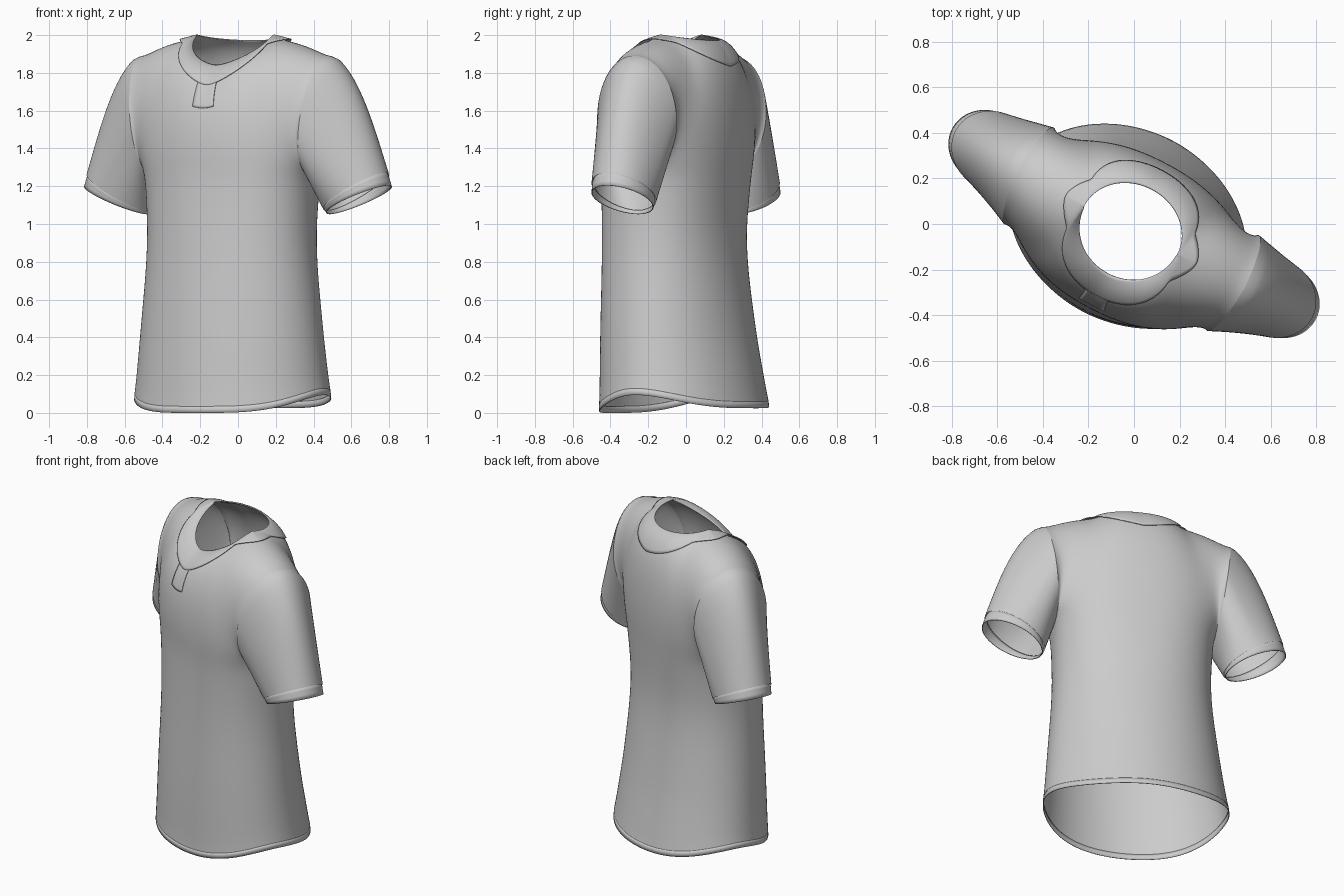
import bpy, bmesh, math
from mathutils import Vector, Matrix

if "Cube" in bpy.data.objects:
    bpy.data.objects.remove(bpy.data.objects["Cube"])

# The shirt is modelled facing -y, then turned about z
TURN = Matrix.Rotation(math.radians(-27.7), 3, 'Z')
ARMPIT = 1.25
NECK = 0.5   # fraction of each half panel taken by the neckline
HEM = 0.035  # height of the hem band

# Body profile: z, half width, half depth, centre x, centre y
PROFILE = [(0.0, .555, .425, -.02, -.02), (0.4, .515, .388, -.01, -.05),
           (0.9, .468, .348, 0, -.07), (1.25, .475, .35, 0, -.06)]


def sheet(name, fns, cols, rows, offset=0.0, thickness=0.0, smooth=0):
    """Surfaces from fn(a, b), a and b in 0..1, sewn along coincident edges."""
    bm = bmesh.new()
    for fn in fns:
        vs = [[bm.verts.new(TURN @ Vector(fn(i / cols, j / rows))) for j in range(rows + 1)]
              for i in range(cols + 1)]
        for i in range(cols):
            for j in range(rows):
                bm.faces.new((vs[i][j], vs[i + 1][j], vs[i + 1][j + 1], vs[i][j + 1]))
    bmesh.ops.remove_doubles(bm, verts=bm.verts, dist=0.0004)
    inner = [v for v in bm.verts if not v.is_boundary]
    for _ in range(smooth):
        bmesh.ops.smooth_vert(bm, verts=inner, factor=0.5,
                              use_axis_x=True, use_axis_y=True, use_axis_z=True)
    bmesh.ops.recalc_face_normals(bm, faces=bm.faces)
    mid = sum((v.co for v in bm.verts), Vector()) / len(bm.verts)
    if name in ("collar", "placket"):
        mid = Vector((0, 0, 1.4))
    if sum((f.calc_center_median() - mid).dot(f.normal) * f.calc_area() for f in bm.faces) < 0:
        bmesh.ops.reverse_faces(bm, faces=bm.faces)
    bm.normal_update()
    moves = [(v, v.normal * offset) for v in bm.verts]
    for v, m in moves:
        v.co += m
    me = bpy.data.meshes.new(name)
    bm.to_mesh(me)
    bm.free()
    ob = bpy.data.objects.new(name, me)
    bpy.context.collection.objects.link(ob)
    if thickness:
        mod = ob.modifiers.new("thickness", 'SOLIDIFY')
        mod.thickness = thickness
        mod.offset = 0
    bpy.ops.object.select_all(action='DESELECT')
    ob.select_set(True)
    bpy.context.view_layer.objects.active = ob
    bpy.ops.object.shade_smooth_by_angle(angle=math.radians(50))


def section(z):
    """Catmull-Rom lookup in the body profile."""
    n = len(PROFILE)
    k = max(i for i in range(n - 1) if i == 0 or z >= PROFILE[i][0])
    p = [PROFILE[min(max(k + d, 0), n - 1)] for d in (-1, 0, 1, 2)]
    t = (z - p[1][0]) / (p[2][0] - p[1][0])
    return [0.5 * (2 * b + (c - a) * t + (2 * a - 5 * b + 4 * c - d) * t * t
                   + (3 * b - a - 3 * c + d) * t ** 3)
            for a, b, c, d in zip(*[q[1:] for q in p])]


def body_point(s, side, z):
    """s runs -1..1 across a panel; side is -1 for front, 1 for back."""
    a, b, cx, cy = section(z)
    f = s * math.pi / 2
    e = 1.03 - 0.18 * (z / ARMPIT) ** 2   # boxier towards the chest
    x = math.copysign(abs(math.sin(f)) ** e, s)
    return Vector((cx + a * x, cy + side * b * max(math.cos(f), 0) ** e, z))


def hem_z(s, side):
    base = 0.0 if side < 0 else 0.025
    return base + (0.095 - base) * math.sin(abs(s) * math.pi / 2) ** 4


def yoke(s, side, t):
    """Bezier columns from chest level up to neckline and shoulder seam."""
    m, sg, front = abs(s), (1 if s >= 0 else -1), side < 0
    p0 = body_point(s, side, ARMPIT)
    c1 = (p0 + Vector((0, side * 0.025, 0.22))).lerp(
        Vector((sg * .465, -.385 if front else .33, 1.27)), m ** 2.4)
    k = min(m / NECK, 1)
    f = k * math.pi / 2
    soft = math.sqrt(m * m + .0064) - .08 * (1 - m)
    x = .55 * m ** 0.92 if m > 0.2 else m * .55 * .2 ** -0.08
    if front:
        v_neck = 1 - (math.sqrt(k * k + .01) - .1 * (1 - k)) / 1.005
        p1 = Vector((sg * .23 * math.sin(f), -.03 - .215 * math.cos(f),
                     2 - .16 * max(0, 0.5 * v_neck + 0.5 * math.cos(f))))
        c2 = Vector((sg * x, -.43 + .14 * m * m, 1.75 + .59 * soft - .45 * soft * soft))
    else:
        p1 = Vector((sg * .23 * math.sin(f), -.03 + .2 * math.cos(f), 2 - .03 * math.cos(f)))
        c2 = Vector((sg * x, .325 - .065 * m * m, 1.89 + .24 * m - .24 * m * m))
    if m > NECK:
        q = (m - NECK) / (1 - NECK)
        p1 = p1.lerp(Vector((sg * .56, -.02, 1.89)), q)
        p1.z += 0.012 * math.sin(math.pi * q)
    r = 1 - t
    return p0 * r ** 3 + c1 * 3 * r * r * t + c2 * 3 * r * t * t + p1 * t ** 3


def both(fn):
    """Front and back versions of fn(s, side, b)."""
    return [lambda a, b, side=side: fn(2 * a - 1, side, b) for side in (-1, 1)]


def torso(s, side, b):
    if b <= 0.5:
        z0 = hem_z(s, side) + HEM
        return body_point(s, side, z0 + (ARMPIT - z0) * b * 2)
    return yoke(s, side, b * 2 - 1)


def hem(s, side, b):
    return body_point(s, side, hem_z(s, side) + HEM * b)


def collar(s, side, b):
    psi = s * math.pi / 2
    c = max(0, math.cos(psi))
    drop = (0.26 if side < 0 else 0.28) * c * (0.4 + 0.6 * c)
    outer = (NECK + 0.14) * math.sin(psi)
    return yoke(NECK * s * (1 - b) + outer * b, side, 1 - b * drop)


def placket(a, b):
    return yoke((a - 0.5) * 0.15, -1, 0.53 + 0.22 * b)


def sleeve_point(sg, a, s):
    """a runs round the armhole from the armpit, s from armhole to cuff."""
    side = -1 if a <= 0.5 else 1
    t = 2 * a if a <= 0.5 else 2 - 2 * a
    start = yoke(1, side, t)
    ang = math.pi * t
    c = -math.cos(ang)
    end = Vector((.724 + .182 * c, side * .165 * math.sin(ang), 1.128 + .078 * c))
    p = start.lerp(end, s)
    bulge = math.sin(math.pi * s ** 0.6) if s < 1 else 0
    up = max(0, c)
    p.x += .055 * bulge * up
    p.z += .025 * bulge * up
    p.y -= side * .03 * bulge * math.sin(ang) * up
    p.x *= sg
    return p


sheet("torso", both(torso), 64, 60, smooth=20)
sheet("hem_band", both(hem), 64, 2, offset=-0.002, thickness=0.004)
sheet("collar", both(collar), 64, 10, offset=0.001, thickness=0.005)
sheet("placket", [placket], 6, 10, offset=0.0, thickness=0.005)

# Sleeves with a slightly recessed cuff band
for sg, label in ((1, "right"), (-1, "left")):
    sheet(label + "_sleeve", [lambda a, b: sleeve_point(sg, a, b * 0.91)], 60, 24)
    sheet(label + "_cuff", [lambda a, b: sleeve_point(sg, a, 0.90 + 0.10 * b)], 60, 3,
          offset=-0.007, thickness=0.005)
